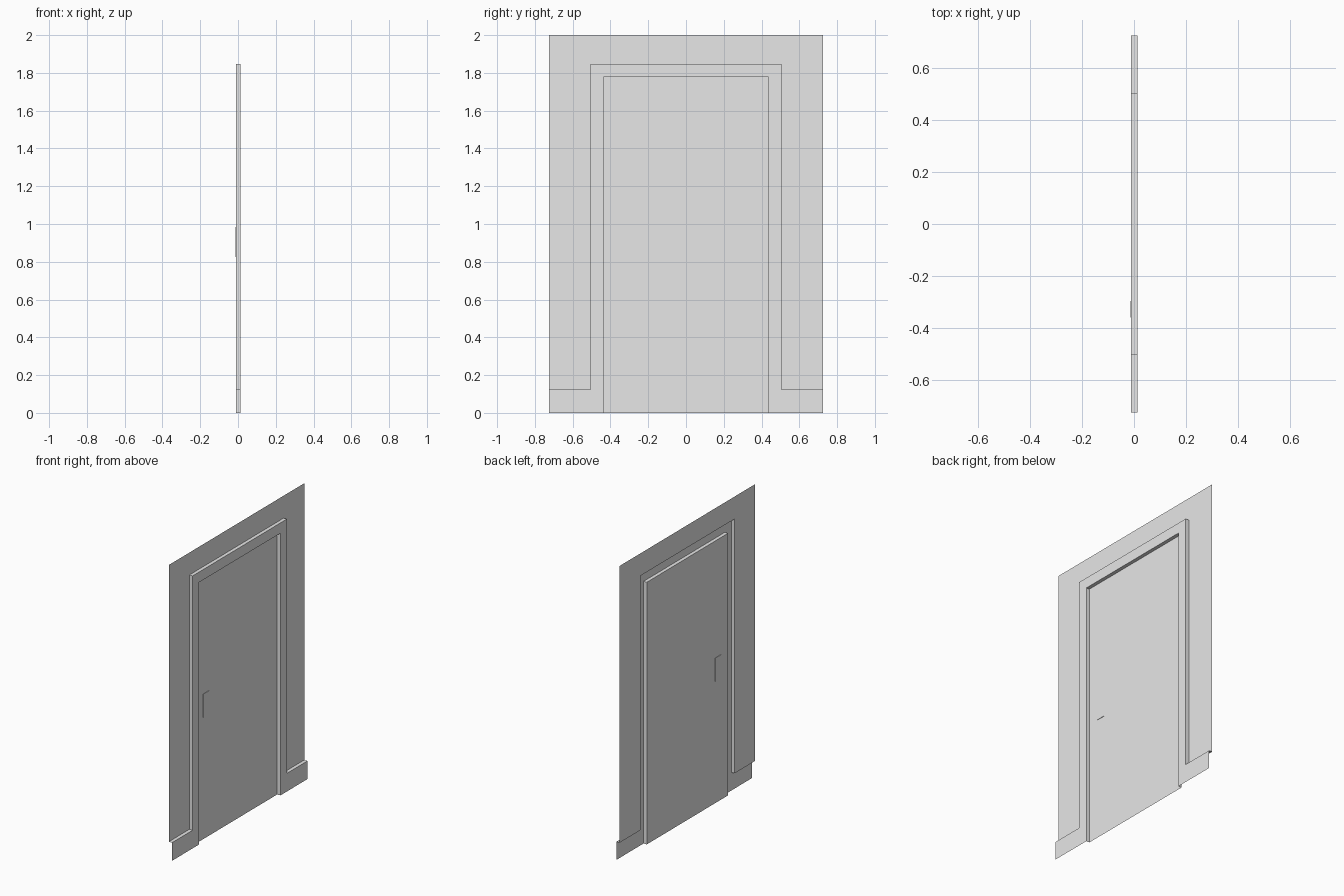
import bpy
import bmesh
from mathutils import Matrix

cube = bpy.data.objects.get("Cube")
if cube:
    bpy.data.objects.remove(cube, do_unlink=True)

# Plain grey for every part
grey = bpy.data.materials.new("plain_grey")
grey.use_nodes = True
grey.diffuse_color = (0.8, 0.8, 0.8, 1)
grey.node_tree.nodes["Principled BSDF"].inputs["Base Color"].default_value = (0.8, 0.8, 0.8, 1)

BACK, FACE = -0.011, 0.013        # depth of the wall sheet and of the trim face
HALF, HEIGHT = 0.726, 2.0         # wall
OUTER, OUTER_TOP = 0.505, 1.848   # outside of the door casing
INNER, INNER_TOP = 0.436, 1.778   # door opening
SKIRT = 0.123                     # skirting height


def finish(name, bm):
    mesh = bpy.data.meshes.new(name)
    bm.to_mesh(mesh)
    bm.free()
    mesh.materials.append(grey)
    obj = bpy.data.objects.new(name, mesh)
    bpy.context.collection.objects.link(obj)
    return obj


def add_sheet(bm, outline, x):
    """Flat face from a (y, z) outline, facing +x."""
    bm.faces.new([bm.verts.new((x, y, z)) for y, z in outline])


def add_returns(bm, path, flip):
    """Narrow faces joining the wall depth to the trim face along a path."""
    for (y0, z0), (y1, z1) in zip(path, path[1:]):
        quad = [(BACK, y0, z0), (BACK, y1, z1), (FACE, y1, z1), (FACE, y0, z0)]
        if flip:
            quad.reverse()
        bm.faces.new([bm.verts.new(p) for p in quad])


def mirrored(path):
    """Complete a left half path with its mirror image."""
    return path + [(-y, z) for y, z in reversed(path)]


outer_path = mirrored([(-HALF, SKIRT), (-OUTER, SKIRT), (-OUTER, OUTER_TOP)])
inner_path = mirrored([(-INNER, 0), (-INNER, INNER_TOP)])

# Wall sheet around the casing
bm = bmesh.new()
add_sheet(bm, outer_path + [(HALF, HEIGHT), (-HALF, HEIGHT)], BACK)
finish("wall", bm)

# Casing and skirting as one raised, open-backed trim
bm = bmesh.new()
add_sheet(bm, [(-HALF, 0)] + inner_path + [(HALF, 0)] + outer_path[::-1], FACE)
add_returns(bm, outer_path, True)
add_returns(bm, inner_path, False)
bmesh.ops.remove_doubles(bm, verts=bm.verts, dist=0.0001)
finish("door_casing_and_skirting", bm)

# Door leaf
bm = bmesh.new()
add_sheet(bm, [(-INNER, 0), (INNER, 0), (INNER, INNER_TOP), (-INNER, INNER_TOP)], BACK)
finish("door_leaf", bm)

# Handle plate, standing out on both sides of the leaf
bm = bmesh.new()
bmesh.ops.create_cube(bm, size=1, matrix=Matrix.Translation((BACK, -0.328, 0.905))
                      @ Matrix.Diagonal((0.005, 0.064, 0.16, 1)))
finish("handle_plate", bm)
